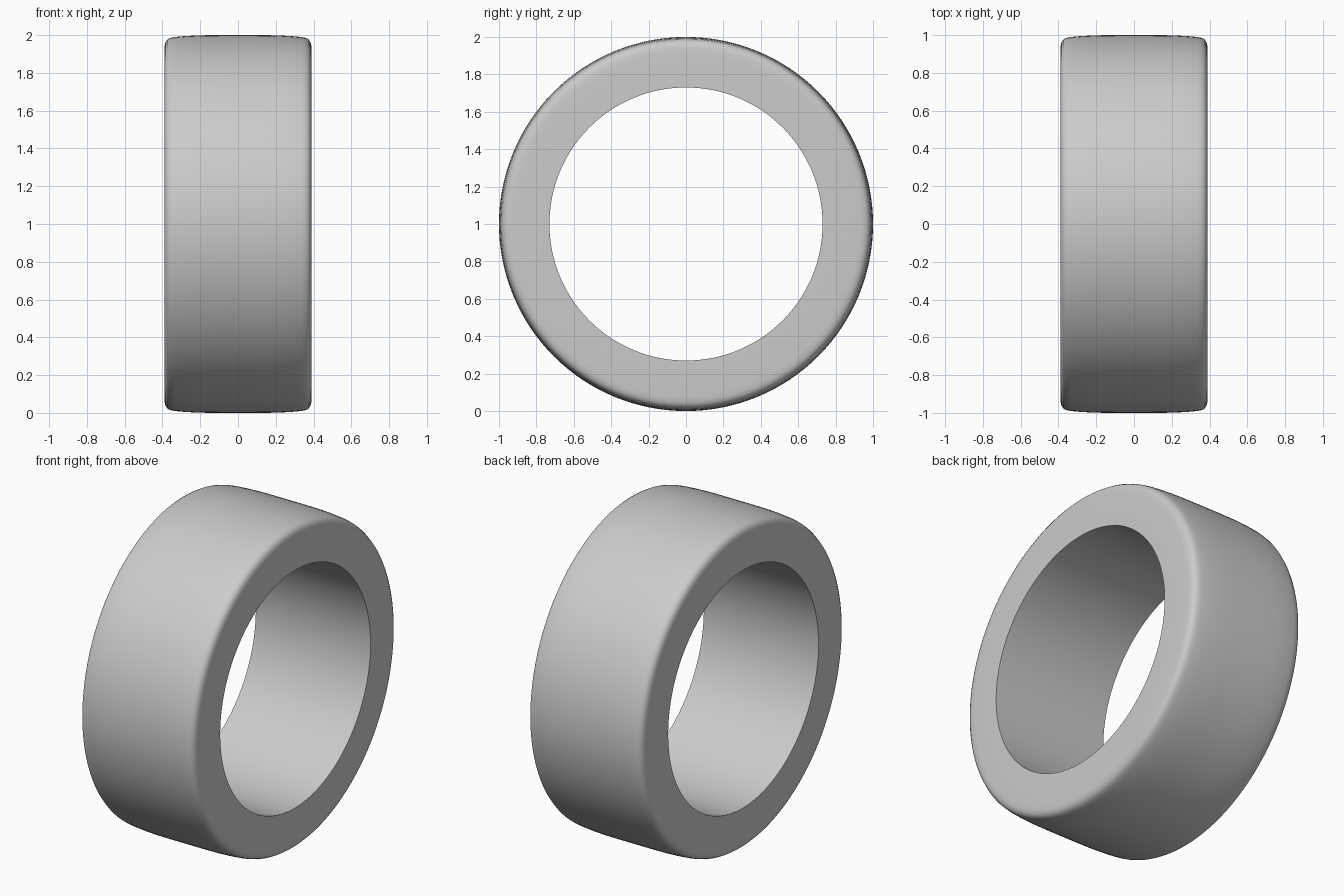
import bpy, bmesh, math
from mathutils import Vector

if "Cube" in bpy.data.objects:
    bpy.data.objects.remove(bpy.data.objects["Cube"])

SEGMENTS = 128
BORE = 0.73

# Half of the tyre cross-section: (distance from centre plane, radius)
half = [(0.39, BORE), (0.39, 0.92), (0.388, 0.945), (0.384, 0.962),
        (0.375, 0.976), (0.36, 0.985), (0.335, 0.99), (0.28, 0.995),
        (0.20, 0.999), (0.10, 1.0)]
profile = half + [(-x, r) for x, r in reversed(half)]

# Tyre ring: revolve the closed profile around the x axis
bm = bmesh.new()
rings = []
for i in range(SEGMENTS):
    a = 2 * math.pi * i / SEGMENTS
    rings.append([bm.verts.new((x, r * math.cos(a), 1 + r * math.sin(a)))
                  for x, r in profile])
n = len(profile)
for i in range(SEGMENTS):
    a, b = rings[i], rings[(i + 1) % SEGMENTS]
    for j in range(n):
        k = (j + 1) % n
        bm.faces.new((a[j], a[k], b[k], b[j]))
bmesh.ops.recalc_face_normals(bm, faces=bm.faces)

mesh = bpy.data.meshes.new("tyre_ring")
bm.to_mesh(mesh)
bm.free()
tyre = bpy.data.objects.new("tyre_ring", mesh)
bpy.context.collection.objects.link(tyre)

# Smooth tread, crisp bore edges
bpy.context.view_layer.objects.active = tyre
tyre.select_set(True)
bpy.ops.object.shade_smooth_by_angle(angle=math.radians(40))
